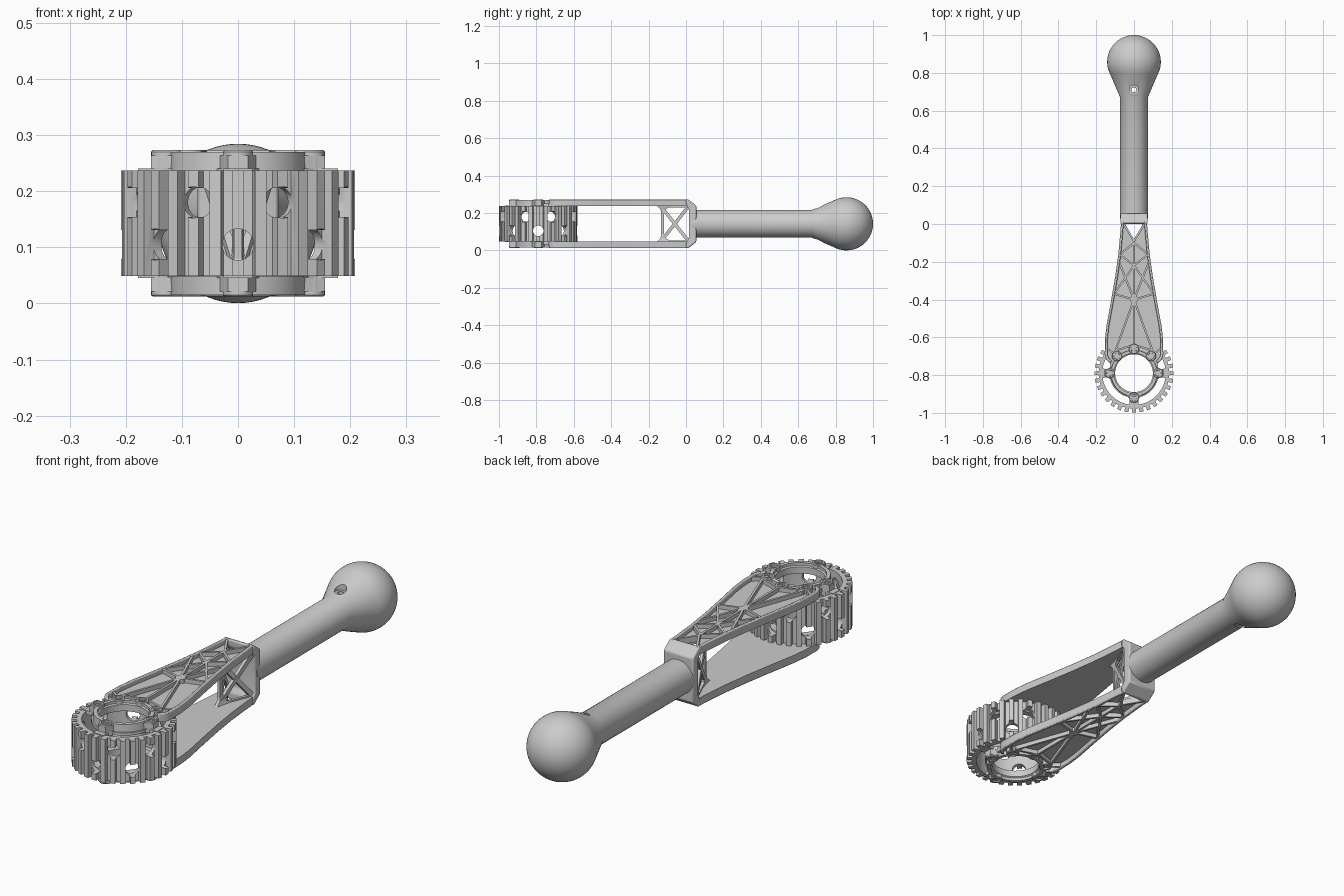
import bpy, bmesh
from math import sin, cos, pi, radians
from mathutils import Matrix, Vector

if "Cube" in bpy.data.objects:
    bpy.data.objects.remove(bpy.data.objects["Cube"])

MID = 0.1425            # mid height of the whole tool
HUB = Vector((0, -0.79, 0))


def finish(name, bm, angle=35):
    bmesh.ops.recalc_face_normals(bm, faces=bm.faces)
    me = bpy.data.meshes.new(name)
    bm.to_mesh(me)
    bm.free()
    ob = bpy.data.objects.new(name, me)
    bpy.context.collection.objects.link(ob)
    smooth(ob, angle)
    return ob


def smooth(ob, angle=35):
    bpy.ops.object.select_all(action='DESELECT')
    ob.select_set(True)
    bpy.context.view_layer.objects.active = ob
    bpy.ops.object.shade_smooth_by_angle(angle=radians(angle))


def prism(bm, pts, a, b, axis='Z'):
    """Extrude a 2D outline from a to b; axis X takes (y, z) points."""
    def at(p, t):
        return (p[0], p[1], t) if axis == 'Z' else (t, p[0], p[1])
    lo = [bm.verts.new(at(p, a)) for p in pts]
    hi = [bm.verts.new(at(p, b)) for p in pts]
    bm.faces.new(lo)
    bm.faces.new(hi)
    for i in range(len(pts)):
        j = (i + 1) % len(pts)
        bm.faces.new((lo[i], lo[j], hi[j], hi[i]))
    return lo + hi


def strip(p, q, w):
    """Rectangle of width w running from p to q."""
    p, q = Vector(p), Vector(q)
    d = (q - p).normalized()
    n = Vector((-d.y, d.x)) * w / 2
    p, q = p - d * w * 0.3, q + d * w * 0.3
    return [p + n, q + n, q - n, p - n]


def circle(r, n=48, c=(0, -0.79)):
    return [(c[0] + r * cos(2 * pi * i / n), c[1] + r * sin(2 * pi * i / n)) for i in range(n)]


def lathe(bm, prof, matrix, n=48, closed=False):
    """Spin (radius, height) points round an axis."""
    rings = []
    for r, h in prof:
        if r < 1e-6:
            rings.append([bm.verts.new(matrix @ Vector((0, 0, h)))] * n)
        else:
            rings.append([bm.verts.new(matrix @ Vector((r * cos(2 * pi * i / n), r * sin(2 * pi * i / n), h)))
                          for i in range(n)])
    pairs = list(zip(rings, rings[1:])) + ([(rings[-1], rings[0])] if closed else [])
    for a, b in pairs:
        for i in range(n):
            j = (i + 1) % n
            bm.faces.new(list(dict.fromkeys((a[i], a[j], b[j], b[i]))))


def cut(ob, bm):
    tool = finish("cutter", bm)
    tool.hide_render = True
    mod = ob.modifiers.new("cut", 'BOOLEAN')
    mod.operation, mod.solver, mod.object = 'DIFFERENCE', 'EXACT', tool
    bpy.context.view_layer.objects.active = ob
    bpy.ops.object.modifier_apply(modifier=mod.name)
    bpy.data.objects.remove(tool)
    smooth(ob)


# Handle: shaft, flared neck and ball in one turned profile
prof = [(0, 0.03), (0.074, 0.03), (0.074, 0.672), (0.124, 0.788)]
for i in range(1, 21):
    a = radians(119.2) * (1 - i / 20)
    prof.append((0.142 * sin(a) if i < 20 else 0, 0.858 + 0.142 * cos(a)))
bm = bmesh.new()
lathe(bm, prof, Matrix.Translation((0, 0, MID)) @ Matrix.Rotation(-pi / 2, 4, 'X'), 64)
handle = finish("handle_with_ball", bm)

# Pin hole through the neck, counterbored on both faces
bm = bmesh.new()
lathe(bm, [(0, -0.2), (0.025, -0.2), (0.025, -0.075), (0.013, -0.075), (0.013, 0.075),
           (0.025, 0.075), (0.025, 0.2), (0, 0.2)], Matrix.Translation((0, 0.71, MID)), 24)
cut(handle, bm)

# Yoke: chamfered end wall joining the two fork plates
bm = bmesh.new()
half = [(0.0, 0.273), (0.012, 0.273), (0.055, 0.24)]
inner = [(0.0, 0.244), (0.015, 0.222)]
prof = half + [(y, 2 * MID - z) for y, z in reversed(half)]
prof += [(y, 2 * MID - z) for y, z in inner] + list(reversed(inner))
prism(bm, prof, -0.072, 0.072, 'X')
ob = finish("yoke_end", bm)
bev = ob.modifiers.new("soft", 'BEVEL')
bev.width, bev.segments = 0.006, 2

# Cross-braced web walls spreading from the centre line to the yoke corners
for side in (-1, 1):
    bm = bmesh.new()
    shapes = [strip((-0.125, 0.06), (0.005, 0.225), 0.018), strip((-0.125, 0.225), (0.005, 0.06), 0.018),
              strip((-0.125, 0.045), (-0.125, 0.24), 0.016)]
    for up in (1, -1):
        fillet = [(-0.17, 0.1), (-0.15, 0.092), (-0.137, 0.078), (-0.131, 0.055),
                  (-0.112, 0.055), (-0.105, 0.08), (-0.085, 0.09), (-0.075, 0.1)]
        shapes.append([(y, MID + up * z) for y, z in fillet])
        shapes.append(strip((-0.1, MID + up * 0.094), (0.01, MID + up * 0.094), 0.012))
    for s in shapes:
        prism(bm, s, -0.007, 0.007, 'X')
    for v in bm.verts:
        v.co.x += side * 0.42 * max(0, v.co.y + 0.125)
    finish("brace_web", bm)

# Fork plates: thin floor, raised rim, truss ribs and bolted hub ring
edge = [(0.068, 0.015), (0.072, -0.04), (0.083, -0.16), (0.1, -0.28), (0.124, -0.42),
        (0.146, -0.54), (0.154, -0.61), (0.155, -0.69)]
tail = [(0.148, -0.715), (0.128, -0.735), (0.126, -0.79)]
bolts = [radians(a) for a in (0, 45, 90, 135, 180, 270)]
for label, flip in (("top", False), ("bottom", True)):
    def Z(z):
        return 2 * MID - z if flip else z

    # floor with hub bore and neck opening
    right = edge + tail
    bm = bmesh.new()
    prism(bm, right + [(-x, y) for x, y in reversed(right)], Z(0.237), Z(0.252))
    floor = finish(label + "_plate_floor", bm)
    bm = bmesh.new()
    prism(bm, circle(0.11), 0, 0.4)
    prism(bm, [(-0.056, 0.005), (0, -0.095), (0.056, 0.005)], 0, 0.4)
    cut(floor, bm)

    # rim following the plate edge
    bm = bmesh.new()
    inset = [(x - 0.014, y) for x, y in edge]
    rim = edge + [(0.148, -0.715), (0.128, -0.735), (0.115, -0.728), (0.135, -0.706)] + inset[::-1]
    for s in (-1, 1):
        prism(bm, [(s * x, y) for x, y in rim], Z(0.237), Z(0.273))
    ob = finish(label + "_plate_rim", bm)
    bev = ob.modifiers.new("soft", 'BEVEL')
    bev.width, bev.segments = 0.004, 2

    # truss ribs
    bm = bmesh.new()
    ribs = [((0, -0.09), (0.06, 0.01)), ((0, -0.1), (0.074, -0.16)), ((0, -0.22), (0.076, -0.16)),
            ((0, -0.22), (0.106, -0.37)), ((0, -0.4), (0.08, -0.2)), ((0, -0.4), (0.106, -0.37)),
            ((0, -0.4), (0.098, -0.67)), ((0.14, -0.66), (0.09, -0.7)), ((0, -0.64), (0.098, -0.67))]
    for p, q in ribs:
        for s in (-1, 1):
            prism(bm, strip((s * p[0], p[1]), (s * q[0], q[1]), 0.01), Z(0.244), Z(0.27))
    prism(bm, strip((0, -0.09), (0, -0.66), 0.01), Z(0.244), Z(0.27))
    prism(bm, circle(0.02, 16, (0, -0.4)), Z(0.244), Z(0.27))
    finish(label + "_truss_ribs", bm)

    # hub ring with a stepped bore
    bm = bmesh.new()
    lathe(bm, [(0.1, Z(0.225)), (0.1, Z(0.254)), (0.106, Z(0.258)), (0.106, Z(0.27)), (0.122, Z(0.27)),
               (0.124, Z(0.237)), (0.13, Z(0.237)), (0.13, Z(0.225))], Matrix.Translation(HUB), 64, True)
    finish(label + "_hub_ring", bm)

    # spokes out to the toothed rim
    bm = bmesh.new()
    for a in (0, pi, 1.5 * pi):
        d, n = Vector((cos(a), sin(a))), Vector((-sin(a), cos(a)))
        c = HUB.xy
        pts = [c + d * r + n * w for r, w in ((0.112, 0.042), (0.14, 0.022), (0.178, 0.026))]
        pts += [c + d * r - n * w for r, w in ((0.178, 0.026), (0.14, 0.022), (0.112, 0.042))]
        prism(bm, pts, Z(0.222), Z(0.24))
        pts = [c + d * r + n * w for r, w in ((0.114, 0.034), (0.155, 0.018), (0.155, -0.018), (0.114, -0.034))]
        prism(bm, pts, Z(0.237), Z(0.264))
    spokes = finish(label + "_hub_spokes", bm)

    # bolt bosses with sockets
    bm = bmesh.new()
    for a in bolts:
        m = Matrix.Translation(HUB + Vector((0.128 * cos(a), 0.128 * sin(a), 0)))
        lathe(bm, [(0, Z(0.237)), (0.027, Z(0.237)), (0.027, Z(0.27)), (0.024, Z(0.273)), (0.017, Z(0.273)),
                   (0.016, Z(0.267)), (0.01, Z(0.267)), (0.01, Z(0.265)), (0, Z(0.265))], m, 24)
    finish(label + "_bolt_bosses", bm)

# Toothed drum: hollow rim with staggered round windows
TEETH = 32
outline = []
for i in range(TEETH):
    for r, f in ((0.187, -0.29), (0.209, -0.25), (0.209, 0.25), (0.187, 0.29)):
        a = 2 * pi * (i + f) / TEETH
        outline.append((r * cos(a), HUB.y + r * sin(a)))
bm = bmesh.new()
prism(bm, outline, 0.049, 0.237)
drum = finish("toothed_drum", bm)
bm = bmesh.new()
prism(bm, circle(0.168, 64), 0, 0.4)
cut(drum, bm)
bm = bmesh.new()
for i in range(16):
    a = 2 * pi * i / 16
    m = (Matrix.Translation((0, HUB.y, 0.18 if i % 2 else 0.105))
         @ Matrix.Rotation(a, 4, 'Z') @ Matrix.Rotation(pi / 2, 4, 'Y'))
    lathe(bm, [(0, 0.15), (0.028, 0.15), (0.028, 0.23), (0, 0.23)], m, 24)
cut(drum, bm)
